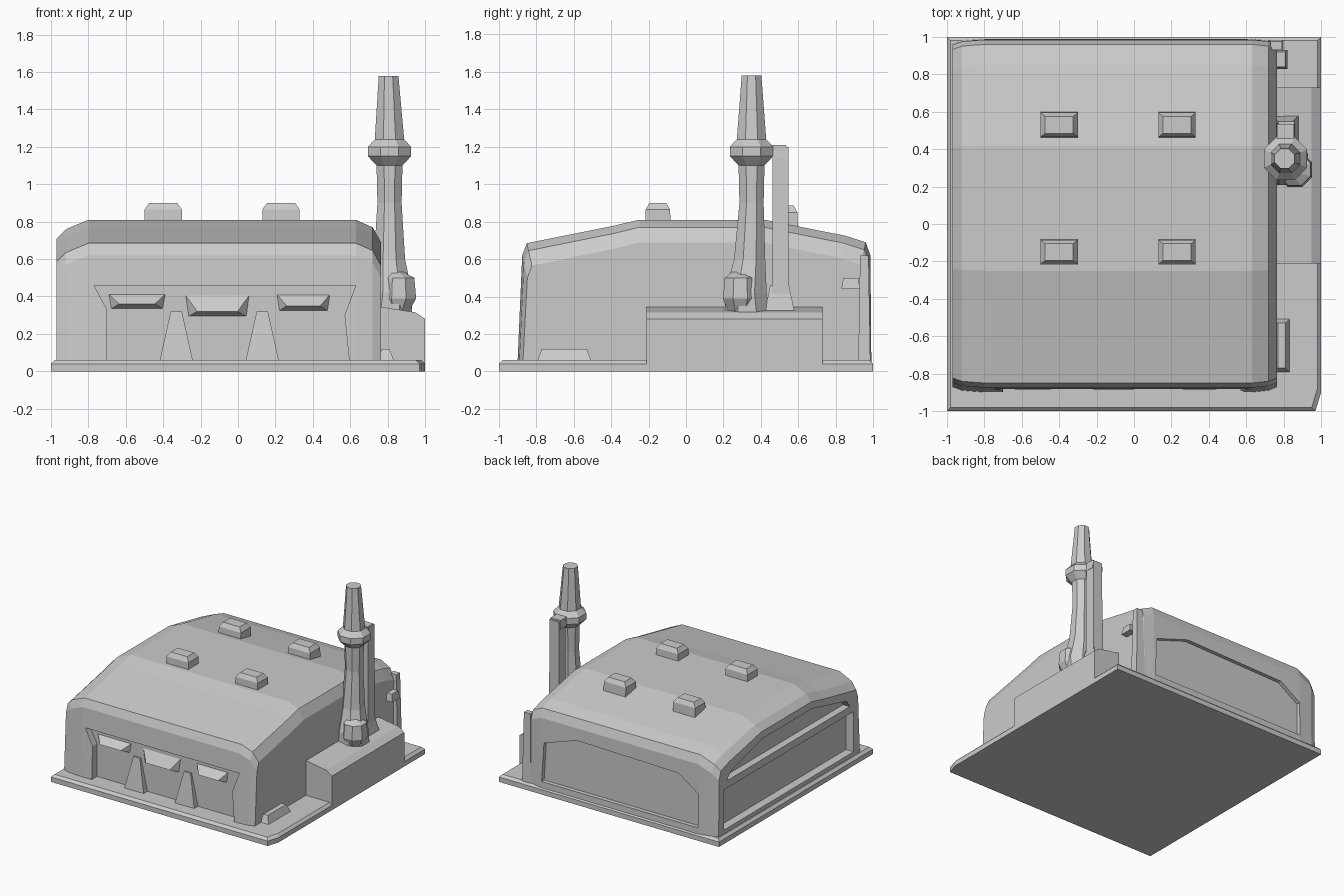
import bpy, bmesh, math

cube = bpy.data.objects.get("Cube")
if cube:
    bpy.data.objects.remove(cube, do_unlink=True)

grey = bpy.data.materials.new("light_grey")
grey.use_nodes = True
GREY = (0.6, 0.6, 0.6, 1)
grey.diffuse_color = GREY
grey.node_tree.nodes["Principled BSDF"].inputs["Base Color"].default_value = GREY


def loft(name, rings):
    """Skin a list of equal-length point rings and cap both ends."""
    bm = bmesh.new()
    rows = [[bm.verts.new(p) for p in ring] for ring in rings]
    n = len(rows[0])
    for a, b in zip(rows, rows[1:]):
        for i in range(n):
            j = (i + 1) % n
            bm.faces.new((a[i], a[j], b[j], b[i]))
    bm.faces.new(rows[0])
    bm.faces.new(rows[-1])
    bmesh.ops.recalc_face_normals(bm, faces=bm.faces[:])
    mesh = bpy.data.meshes.new(name)
    bm.to_mesh(mesh)
    bm.free()
    mesh.materials.append(grey)
    obj = bpy.data.objects.new(name, mesh)
    bpy.context.collection.objects.link(obj)
    return obj


def rect(x0, x1, y0, y1, z):
    return [(x0, y0, z), (x1, y0, z), (x1, y1, z), (x0, y1, z)]


def box(name, x0, x1, y0, y1, z0, z1, taper=0.0):
    t = taper
    return loft(name, [rect(x0, x1, y0, y1, z0),
                       rect(x0 + t, x1 - t, y0 + t, y1 - t, z1)])


def turned(name, levels, sides=8):
    """Upright faceted column; each level is z, x, y, radius."""
    angles = [math.tau * (i + 0.5) / sides for i in range(sides)]
    return loft(name, [[(x + r * math.cos(a), y + r * math.sin(a), z) for a in angles]
                       for z, x, y, r in levels])


def cut(target, cutter):
    """Subtract a cutter, then discard it."""
    cutter.hide_render = True
    mod = target.modifiers.new("cut", 'BOOLEAN')
    mod.operation = 'DIFFERENCE'
    mod.solver = 'EXACT'
    mod.object = cutter
    bpy.context.view_layer.objects.active = target
    bpy.ops.object.modifier_apply(modifier=mod.name)
    bpy.data.objects.remove(cutter, do_unlink=True)


# Ground slab with thin sloping edges and one clipped corner
def slab_ring(s, z):
    return [(x * s, y * s, z) for x, y in
            [(-1, -1), (0.97, -1), (1, -0.9), (1, 1), (-1, 1)]]


loft("ground_slab", [slab_ring(1, 0), slab_ring(1, 0.04), slab_ring(0.98, 0.06)])

# Main hall: arched section swept along x, dropping at the gables
section = [(-0.90, 0.04), (-0.875, 0.62), (-0.85, 0.685), (-0.40, 0.775), (-0.25, 0.81),
           (0.42, 0.81), (0.85, 0.725), (0.96, 0.69), (0.985, 0.62), (0.99, 0.04)]
stations = [(-0.97, 0.10, 0.03), (-0.92, 0.05, 0.01), (-0.80, 0, 0),
            (0.63, 0, 0), (0.72, 0.04, 0.01), (0.765, 0.12, 0.03)]
hall = loft("main_hall", [[(x, 0.05 + (y - 0.05) * (1 - inset), z - drop * (z > 0.5))
                           for y, z in section] for x, drop, inset in stations])

# Recessed front wall
front = [(-0.70, 0), (-0.70, 0.33), (-0.77, 0.46), (0.63, 0.46), (0.57, 0.30), (0.60, 0)]
cut(hall, loft("front_cutter", [[(x, y, z) for x, z in front] for y in (-1.2, -0.83)]))

# Recessed side wall: lower panel and gable opening
cut(hall, box("side_cutter", -1.2, -0.90, -0.79, 0.89, 0.09, 0.42))
gable = [(-0.74, 0.48), (0.86, 0.48), (0.80, 0.54), (0.40, 0.65), (-0.25, 0.65), (-0.70, 0.54)]
cut(hall, loft("gable_cutter", [[(x, y, z) for y, z in gable] for x in (-1.2, -0.91)]))

# Shallow recess in the rear wall
rear = [(-0.80, 0.10), (0.62, 0.10), (0.60, 0.42), (0.30, 0.52), (-0.62, 0.50), (-0.80, 0.38)]
cut(hall, loft("rear_cutter", [[(x, y, z) for x, z in rear] for y in (1.2, 0.955)]))

# Sloping window hoods and piers inside the front recess
for i, (cx, half, low) in enumerate([(-0.54, 0.16, 0.33), (-0.11, 0.18, 0.29), (0.35, 0.15, 0.32)]):
    loft(f"window_hood_{i + 1}",
         [[(cx + s * half, -0.82, 0.42), (cx + s * half * 0.9, -0.82, low),
           (cx + s * half * 0.6, -0.885, low + 0.03)] for s in (-1, 1)])
for i, cx in enumerate((-0.33, 0.13)):
    loft(f"front_pier_{i + 1}", [rect(cx - 0.09, cx + 0.09, -0.88, -0.80, 0.05),
                                 rect(cx - 0.03, cx + 0.03, -0.845, -0.80, 0.32)])

# Four hipped roof vents
for i, (cx, cy, top) in enumerate([(-0.40, -0.15, 0.90), (0.23, -0.15, 0.90),
                                   (-0.40, 0.53, 0.885), (0.23, 0.53, 0.885)]):
    loft(f"roof_vent_{i + 1}",
         [rect(cx - w, cx + w, cy - d, cy + d, z) for w, d, z in
          [(0.10, 0.068, 0.76), (0.10, 0.065, top - 0.035), (0.075, 0.045, top)]])

# Side annex with sloping roof
annex = [(0.70, 0.03), (1.0, 0.03), (1.0, 0.28), (0.95, 0.315), (0.70, 0.355)]
loft("side_annex", [[(x, y, z) for x, z in annex] for y in (-0.21, 0.73)])
box("annex_step", 0.74, 0.84, -0.80, -0.5, 0.04, 0.12, 0.03)
box("rear_corner_post", 0.72, 0.80, 0.92, 0.985, 0.04, 0.62, 0.01)
box("rear_ledge", 0.74, 0.82, 0.83, 0.93, 0.44, 0.50, 0.01)

# Chimney with flared foot and collar
turned("chimney", [(0.28, 0.81, 0.33, 0.13), (0.42, 0.82, 0.32, 0.12), (0.60, 0.81, 0.34, 0.09),
                   (0.90, 0.81, 0.35, 0.07), (1.10, 0.81, 0.35, 0.075), (1.15, 0.81, 0.35, 0.125),
                   (1.20, 0.81, 0.35, 0.125), (1.24, 0.81, 0.35, 0.085), (1.58, 0.805, 0.35, 0.057)])
turned("chimney_foot_collar", [(0.32, 0.85, 0.29, 0.07), (0.39, 0.86, 0.29, 0.10),
                               (0.50, 0.86, 0.29, 0.09), (0.53, 0.84, 0.29, 0.05)])

# Side flue joined to the collar
box("side_flue", 0.77, 0.86, 0.46, 0.55, 0.33, 1.20, 0.003)
box("flue_bridge", 0.76, 0.86, 0.38, 0.54, 1.14, 1.21, 0.005)
box("flue_foot", 0.74, 0.88, 0.42, 0.58, 0.32, 0.46, 0.03)
